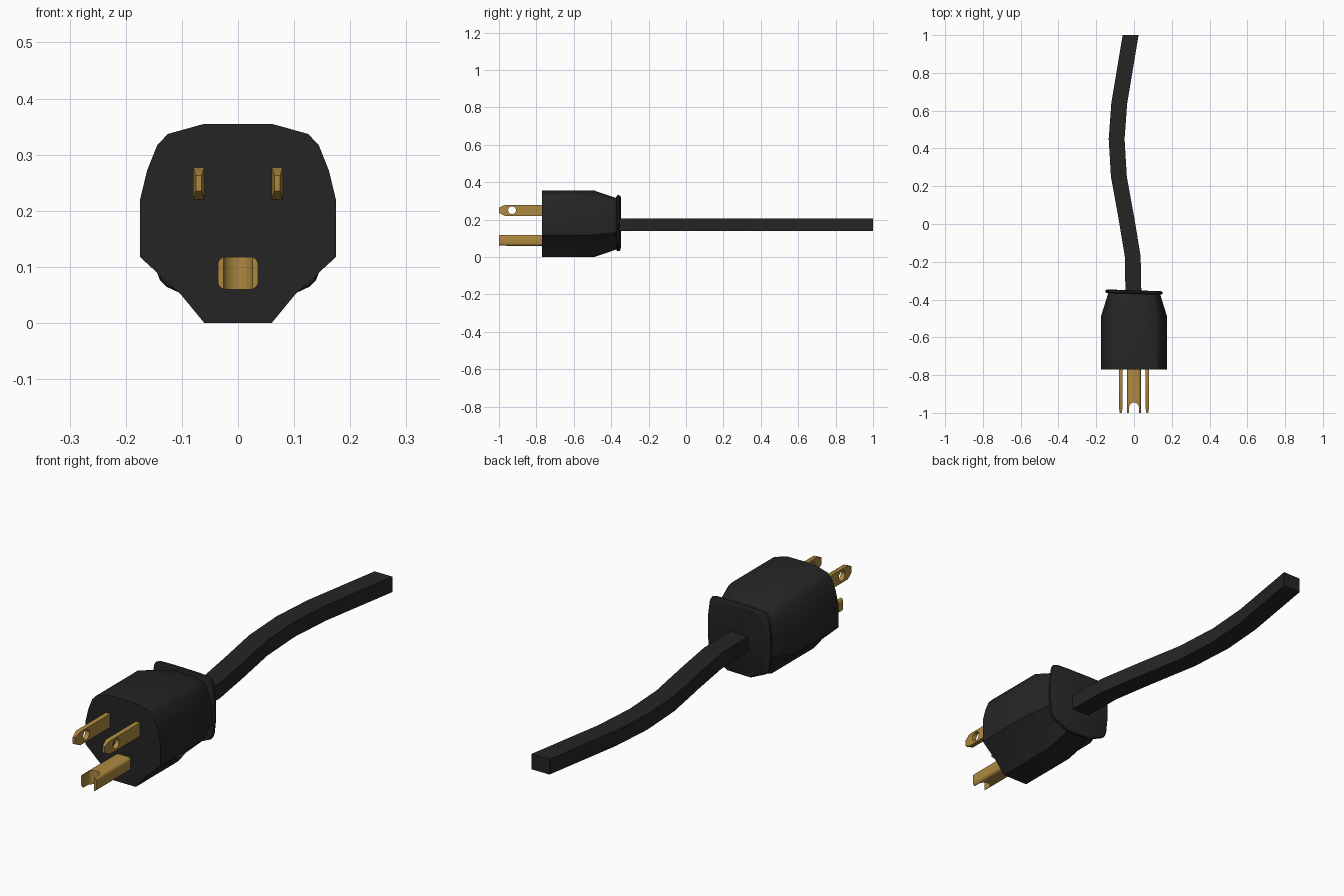
import bpy, bmesh
from math import sin, cos, pi, radians

if "Cube" in bpy.data.objects:
    bpy.data.objects.remove(bpy.data.objects["Cube"])


def material(name, color):
    m = bpy.data.materials.new(name)
    m.diffuse_color = color
    m.use_nodes = True
    m.node_tree.nodes["Principled BSDF"].inputs["Base Color"].default_value = m.diffuse_color
    return m


BLACK = material("black_rubber", (0.018, 0.018, 0.018, 1))
BRASS = material("brass", (0.42, 0.25, 0.05, 1))


def loft(name, rings, mat, smooth=True):
    """Skin a list of equal-length point rings and cap both ends."""
    bm = bmesh.new()
    loops = [[bm.verts.new(p) for p in r] for r in rings]
    n = len(loops[0])
    for a, b in zip(loops, loops[1:]):
        for i in range(n):
            j = (i + 1) % n
            bm.faces.new((a[i], a[j], b[j], b[i]))
    bm.faces.new(loops[0])
    bm.faces.new(loops[-1])
    bmesh.ops.recalc_face_normals(bm, faces=bm.faces)
    me = bpy.data.meshes.new(name)
    bm.to_mesh(me)
    bm.free()
    ob = bpy.data.objects.new(name, me)
    bpy.context.collection.objects.link(ob)
    me.materials.append(mat)
    if smooth:
        finish(ob)
    return ob


def select(ob):
    bpy.ops.object.select_all(action='DESELECT')
    ob.select_set(True)
    bpy.context.view_layer.objects.active = ob


def finish(ob):
    select(ob)
    bpy.ops.object.shade_smooth_by_angle(angle=radians(30))


def cut(ob, cutter):
    mod = ob.modifiers.new("cut", 'BOOLEAN')
    mod.operation, mod.solver, mod.object = 'DIFFERENCE', 'EXACT', cutter
    select(ob)
    bpy.ops.object.modifier_apply(modifier=mod.name)
    bpy.data.objects.remove(cutter)
    finish(ob)


def mirrored(half):
    return half + [(-x, z) for x, z in reversed(half)]


def ring(profile, y, sx=1.0, sz=1.0, cz=0.1775, shear=0.0):
    return [(x * sx, y - shear * x, cz + (z - cz) * sz) for x, z in profile]


def rounded_rect(w, h, cz, r, steps=4):
    pts = []
    for k, (sx, sz) in enumerate(((1, 1), (-1, 1), (-1, -1), (1, -1))):
        for i in range(steps + 1):
            a = (k + i / steps) * pi / 2
            pts.append((sx * (w / 2 - r) + r * cos(a), cz + sz * (h / 2 - r) + r * sin(a)))
    return pts


# Plug body: straight front, tapered rear
body = mirrored([(0.06, 0.355), (0.125, 0.337), (0.144, 0.317), (0.162, 0.272),
                 (0.175, 0.218), (0.175, 0.118), (0.102, 0.051), (0.06, 0.0)])
loft("plug_body", [ring(body, -0.77), ring(body, -0.49),
                   ring(body, -0.36, 0.77, 0.75)], BLACK)

# Thin rounded lip on the rear of the body
lip = mirrored([(0.055, 0.331), (0.115, 0.329), (0.132, 0.323), (0.142, 0.308),
                (0.151, 0.24), (0.152, 0.16), (0.145, 0.092), (0.139, 0.076),
                (0.128, 0.065), (0.055, 0.031)])
loft("rear_lip", [ring(lip, y, s, s, shear=0.03) for y, s in
                  ((-0.370, 0.93), (-0.368, 0.98), (-0.362, 1.0), (-0.355, 0.985), (-0.351, 0.94))], BLACK)

# Flat cord swinging sideways
path = [(-0.003, -0.37), (-0.007, -0.17), (-0.04, 0.03), (-0.08, 0.25),
        (-0.092, 0.45), (-0.078, 0.64), (-0.018, 1.0)]
loft("cord", [[(x + dx, y, z) for dx, z in
               ((-0.042, 0.14), (0.042, 0.14), (0.042, 0.205), (-0.042, 0.205))]
              for x, y in path], BLACK)

# Two flat blades with chamfered tips and a round hole
for side, cx in (("left", -0.07), ("right", 0.07)):
    def section(y, hx, hz):
        return [(cx + a * hx, y, 0.249 + b * hz) for a, b in ((-1, -1), (1, -1), (1, 1), (-1, 1))]
    blade = loft(side + "_blade", [section(-1.0, 0.005, 0.014), section(-0.97, 0.01, 0.0285),
                                   section(-0.75, 0.01, 0.0285)], BRASS)
    circle = [(-0.93 + 0.021 * cos(i * pi / 10), 0.25 + 0.021 * sin(i * pi / 10)) for i in range(20)]
    cut(blade, loft("hole_cutter", [[(cx + d, y, z) for y, z in circle] for d in (-0.03, 0.03)],
                    BRASS, False))

# Ground pin with an arched notch through its tip
pin_profile = rounded_rect(0.072, 0.058, 0.089, 0.014)
pin = loft("ground_pin", [ring(pin_profile, -1.0), ring(pin_profile, -0.75)], BRASS)
arch = [(0.026, -1.05)] + [(0.026 * cos(i * pi / 10), -0.971 + 0.026 * sin(i * pi / 10))
                           for i in range(11)] + [(-0.026, -1.05)]
cut(pin, loft("notch_cutter", [[(x, y, z) for x, y in arch] for z in (0.03, 0.15)], BRASS, False))
